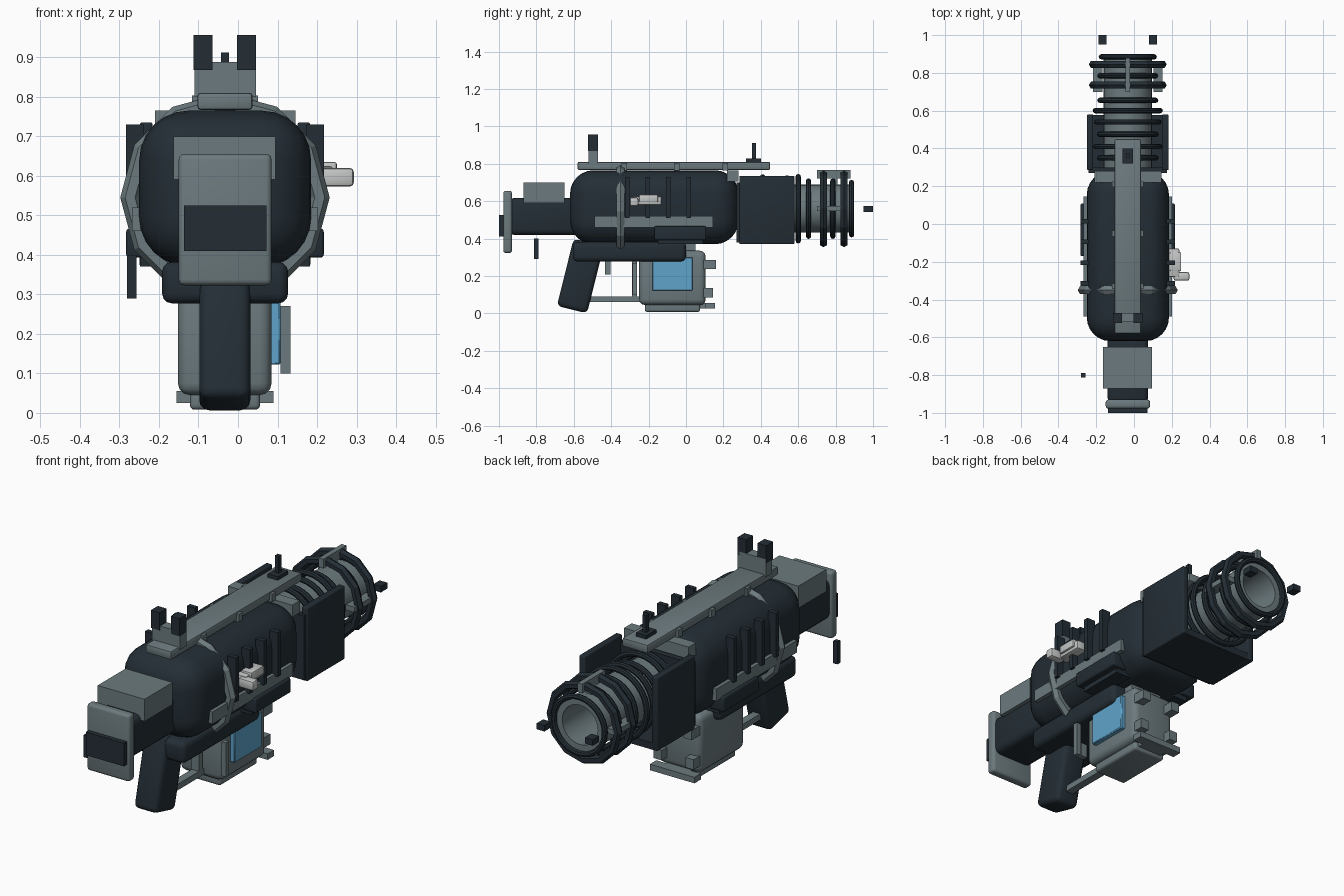
import bpy, bmesh, math
from mathutils import Vector

if "Cube" in bpy.data.objects:
    bpy.data.objects.remove(bpy.data.objects["Cube"], do_unlink=True)

CX = -0.033      # centre line of the main assembly
BZ = 0.56        # barrel axis height


def material(name, rgb):
    m = bpy.data.materials.new(name)
    m.use_nodes = True
    m.diffuse_color = (*rgb, 1)
    m.node_tree.nodes["Principled BSDF"].inputs["Base Color"].default_value = (*rgb, 1)
    return m


DARK = material("dark navy", (0.017, 0.027, 0.036))
GREY = material("steel grey", (0.15, 0.195, 0.21))
BLUE = material("sky blue", (0.115, 0.37, 0.6))
PALE = material("pale metal", (0.55, 0.56, 0.56))


def finish(name, bm, mat, smooth=False):
    me = bpy.data.meshes.new(name)
    bmesh.ops.recalc_face_normals(bm, faces=bm.faces)
    bm.to_mesh(me)
    bm.free()
    me.materials.append(mat)
    ob = bpy.data.objects.new(name, me)
    bpy.context.collection.objects.link(ob)
    if smooth:
        bpy.ops.object.select_all(action='DESELECT')
        ob.select_set(True)
        bpy.context.view_layer.objects.active = ob
        bpy.ops.object.shade_smooth_by_angle(angle=math.radians(40))
    return ob


def box(name, x, y, z, mat, bevel=0, segments=3):
    """Box from (min, max) ranges, with optional rounded edges."""
    bm = bmesh.new()
    bmesh.ops.create_cube(bm, size=1)
    size = Vector([r[1] - r[0] for r in (x, y, z)])
    for v in bm.verts:
        v.co = v.co * size
    if bevel:
        bmesh.ops.bevel(bm, geom=bm.edges[:], offset=bevel, segments=segments,
                        profile=0.5, affect='EDGES')
    ob = finish(name, bm, mat, bool(bevel))
    ob.location = [sum(r) / 2 for r in (x, y, z)]
    return ob


def pair(name, inner, outer, y, z, mat, bevel=0):
    """The same box on both sides of the centre line."""
    for side, s in (("left", 1), ("right", -1)):
        x = sorted((CX + s * inner, CX + s * outer))
        box(f"{side}_{name}", x, y, z, mat, bevel)


def lathe(name, profile, sides, y, z, mat, smooth=True):
    """Spin a closed (radius, offset) profile about the y axis."""
    bm = bmesh.new()
    rings = []
    for i in range(sides):
        a = 2 * math.pi * i / sides
        rings.append([bm.verts.new((r * math.cos(a), o, r * math.sin(a))) for r, o in profile])
    n = len(profile)
    for i in range(sides):
        a, b = rings[i], rings[(i + 1) % sides]
        for j in range(n):
            k = (j + 1) % n
            bm.faces.new((a[j], a[k], b[k], b[j]))
    ob = finish(name, bm, mat, smooth)
    ob.location = (CX, y, z)
    return ob


def ring(name, radius, thick, y, z, mat, sides=32, section=8):
    turn = [2 * math.pi * i / section for i in range(section)]
    profile = [(radius + thick * math.cos(t), thick * math.sin(t)) for t in turn]
    return lathe(name, profile, sides, y, z, mat, sides > 12)


# Main body and collar
box("body", (-0.25, 0.185), (-0.62, 0.28), (0.37, 0.765), DARK, 0.125, 6)
ring("body_collar", 0.24, 0.025, -0.35, 0.545, GREY, 12, 6)
box("body_front_bracket", (-0.21, 0.145), (0.22, 0.28), (0.705, 0.765), GREY)

# Top rail with clips and sights
box("top_rail", (-0.103, 0.037), (-0.58, 0.45), (0.767, 0.81), GREY, 0.008, 2)
for y in (-0.33, -0.05, 0.21):
    pair("rail_clip", 0.06, 0.083, (y - 0.015, y + 0.015), (0.765, 0.803), GREY)
box("rear_sight_base", (-0.11, 0.045), (-0.52, -0.47), (0.80, 0.888), GREY)
pair("rear_sight_post", 0.031, 0.079, (-0.525, -0.47), (0.868, 0.956), DARK)
box("front_sight_base", (-0.061, -0.005), (0.32, 0.40), (0.81, 0.828), DARK)
box("front_sight_post", (-0.043, -0.023), (0.352, 0.374), (0.82, 0.912), DARK)

# Side rails, side boxes and cooling ribs
pair("side_rail", 0.19, 0.235, (-0.49, 0.145), (0.46, 0.52), GREY)
pair("side_box", 0.17, 0.25, (-0.17, 0.108), (0.393, 0.466), DARK, 0.008)
pair("side_box_bracket", 0.13, 0.215, (-0.15, 0.09), (0.37, 0.42), DARK)
for y in (-0.315, -0.205, -0.095, 0.015):
    pair("rib", 0.205, 0.25, (y - 0.012, y + 0.012), (0.51, 0.73), DARK)

# Charging handle
box("handle_slide", (0.18, 0.24), (-0.28, -0.13), (0.58, 0.625), PALE, 0.008, 2)
box("handle_ridge", (0.19, 0.25), (-0.25, -0.15), (0.595, 0.635), PALE, 0.006, 2)
box("handle_knob", (0.21, 0.293), (-0.30, -0.255), (0.573, 0.62), PALE, 0.01, 2)

# Stock
box("stock_tube", (-0.14, 0.075), (-0.95, -0.55), (0.42, 0.617), DARK, 0.03)
box("cheek_rest", (-0.163, 0.095), (-0.87, -0.65), (0.59, 0.70), GREY)
box("butt_plate", (-0.15, 0.085), (-0.977, -0.93), (0.323, 0.655), GREY, 0.014)
box("butt_pad", (-0.137, 0.072), (-1.0, -0.96), (0.41, 0.525), DARK)
box("sling_tab", (-0.281, -0.257), (-0.812, -0.788), (0.29, 0.40), DARK)

# Lower receiver, grip and trigger
box("lower_receiver", (-0.192, 0.127), (-0.605, 0.0), (0.277, 0.382), DARK, 0.025)
grip = box("grip", (-0.098, 0.031), (-0.648, -0.482), (0.015, 0.385), DARK, 0.025)
grip.rotation_euler.x = math.radians(-14)
box("trigger", (-0.05, -0.016), (-0.432, -0.405), (0.208, 0.29), GREY)
box("trigger_guard_bar", (-0.053, -0.013), (-0.52, -0.23), (0.06, 0.09), GREY)
box("trigger_guard_post", (-0.053, -0.013), (-0.288, -0.262), (0.06, 0.285), GREY)

# Power pack under the body
box("pack", (-0.152, 0.085), (-0.25, 0.105), (0.045, 0.335), GREY, 0.03)
box("pack_neck", (-0.12, 0.055), (-0.2, 0.05), (0.3, 0.39), GREY)
box("pack_base", (-0.122, 0.056), (-0.22, 0.075), (0.008, 0.07), GREY, 0.012)
box("pack_front_foot", (-0.155, 0.09), (0.105, 0.155), (0.025, 0.055), GREY)
box("pack_foot_link", (-0.1, 0.035), (0.05, 0.115), (0.025, 0.055), GREY)
box("pack_window", (0.07, 0.108), (-0.18, 0.035), (0.122, 0.30), BLUE, 0.004, 1)
box("pack_side_strip", (0.108, 0.133), (-0.285, -0.262), (0.10, 0.27), GREY)
pair("pack_upper_lug", 0.065, 0.11, (0.085, 0.16), (0.238, 0.285), GREY)
pair("pack_lower_lug", 0.065, 0.11, (0.085, 0.145), (0.085, 0.135), GREY)

# Open-topped barrel housing
pair("housing_wall", 0.183, 0.216, (0.285, 0.58), (0.37, 0.735), DARK, 0.006)
box("housing_floor", (-0.24, 0.175), (0.287, 0.578), (0.371, 0.405), DARK)
box("housing_back", (-0.24, 0.175), (0.27, 0.30), (0.38, 0.70), DARK)

# Hollow barrel with coils
lathe("barrel", [(0.128, -0.31), (0.128, 0.29), (0.098, 0.29), (0.098, 0.02), (0.03, 0.01),
                 (0.03, -0.31)], 32, 0.59, BZ, GREY)
for y, r in ((0.35, 0.15), (0.41, 0.17), (0.475, 0.15), (0.54, 0.165), (0.6, 0.172),
             (0.655, 0.148), (0.785, 0.148), (0.885, 0.14)):
    ring("coil", r, 0.014, y, BZ, DARK)
for y in (0.735, 0.845):
    ring("guard_ring", 0.185, 0.021, y, BZ, DARK, 12, 6)

# Struts joining the guard rings, and muzzle prongs
box("top_strut", (-0.046, -0.02), (0.70, 0.88), (0.72, 0.766), GREY)
box("top_strut_foot", (-0.046, -0.02), (0.78, 0.81), (0.67, 0.73), GREY)
pair("side_strut", 0.135, 0.185, (0.70, 0.86), (BZ - 0.013, BZ + 0.013), GREY)
pair("muzzle_prong", 0.112, 0.154, (0.95, 1.0), (BZ - 0.017, BZ + 0.013), DARK)
